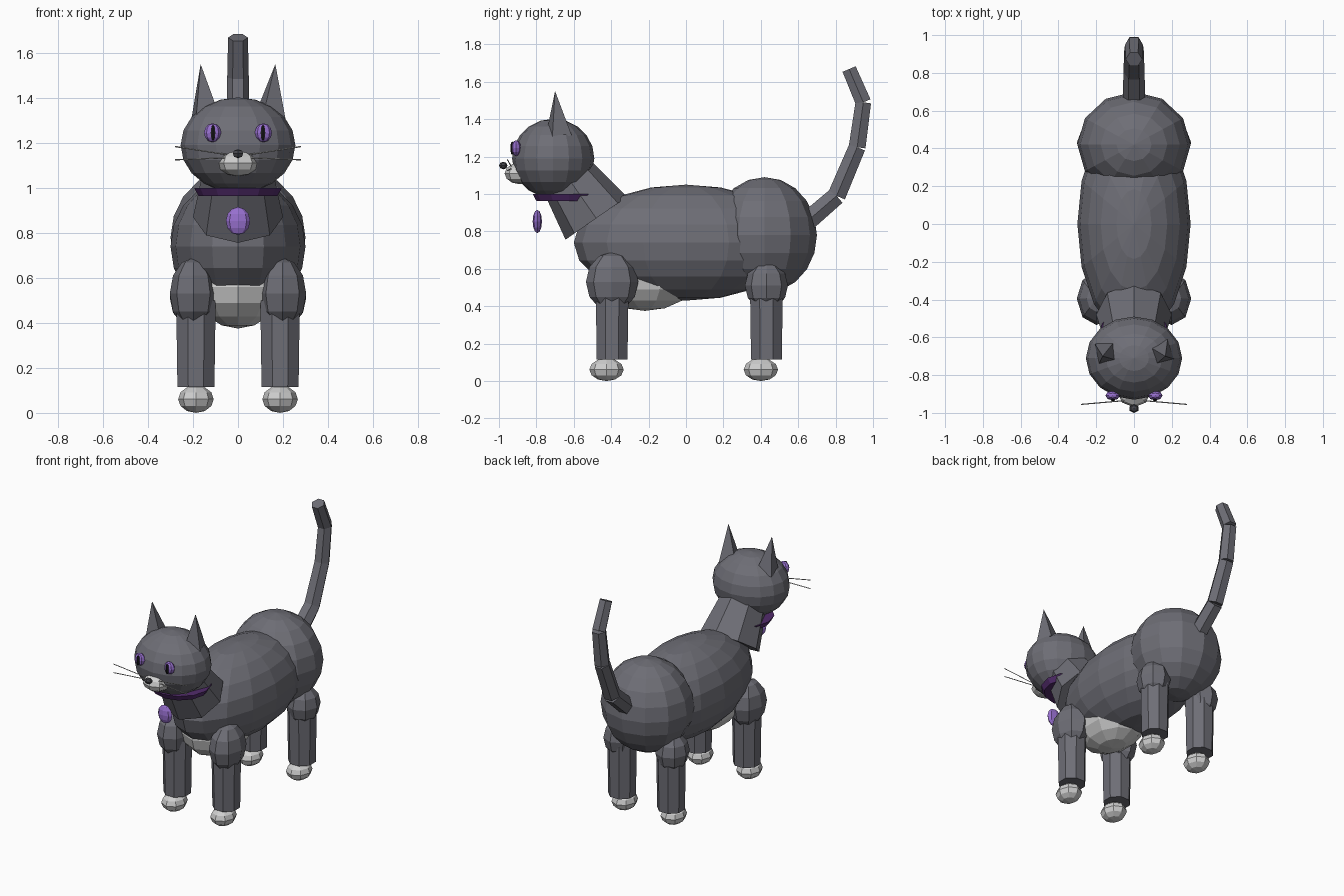
import bpy
import math
from mathutils import Vector

if "Cube" in bpy.data.objects:
    bpy.data.objects.remove(bpy.data.objects["Cube"])


def material(name, r, g, b):
    m = bpy.data.materials.new(name)
    m.diffuse_color = (r, g, b, 1)
    m.use_nodes = True
    m.node_tree.nodes["Principled BSDF"].inputs["Base Color"].default_value = m.diffuse_color
    return m


GREY = material("grey fur", 0.155, 0.155, 0.18)
LIGHT = material("light fur", 0.62, 0.62, 0.62)
PURPLE = material("purple", 0.31, 0.16, 0.62)
COLLAR = material("dark purple", 0.085, 0.025, 0.15)
NOSE = material("nose grey", 0.06, 0.06, 0.07)
BLACK = material("black", 0.01, 0.01, 0.012)


def finish(name, mat):
    o = bpy.context.object
    o.name = name
    o.data.materials.append(mat)
    return o


def ball(name, mat, loc, radii, segs=12, rings=8):
    bpy.ops.mesh.primitive_uv_sphere_add(segments=segs, ring_count=rings, location=loc)
    o = finish(name, mat)
    o.scale = radii
    return o


def rod(name, mat, a, b, r1, r2, sides, spin=0.0):
    """Tapered prism from point a to point b."""
    a, b = Vector(a), Vector(b)
    d = b - a
    bpy.ops.mesh.primitive_cone_add(vertices=sides, radius1=r1, radius2=r2, depth=d.length)
    o = finish(name, mat)
    for v in o.data.vertices:
        c, s = math.cos(spin), math.sin(spin)
        x, y = v.co.x, v.co.y
        v.co.x, v.co.y = c * x - s * y, s * x + c * y
    o.location = (a + b) / 2
    o.rotation_euler = d.to_track_quat('Z', 'Y').to_euler()
    return o


# Torso, haunches and belly patch
ball("body", GREY, (0, 0, 0.74), (0.3, 0.6, 0.31), 16, 10)
ball("haunches", GREY, (0, 0.42, 0.78), (0.3, 0.28, 0.31), 12, 10)
ball("belly_patch", LIGHT, (0, -0.22, 0.56), (0.2, 0.28, 0.185), 10, 8)

# Neck, collar and tag
rod("neck", GREY, (0, -0.48, 0.87), (0, -0.64, 1.1), 0.2, 0.15, 8)
rod("collar", COLLAR, (0, -0.625, 0.963), (0, -0.625, 1.0), 0.175, 0.195, 12)
ball("collar_tag", PURPLE, (0, -0.795, 0.853), (0.054, 0.025, 0.062), 8, 6)

# Head, muzzle and nose
ball("head", GREY, (0, -0.71, 1.19), (0.255, 0.22, 0.212), 16, 10)
ball("muzzle", LIGHT, (0, -0.885, 1.11), (0.09, 0.085, 0.058), 8, 6)
ball("nose", NOSE, (0, -0.977, 1.152), (0.027, 0.023, 0.02), 6, 4)

for side, s in (("left", 1), ("right", -1)):
    # Ears lean slightly outward
    rod("ear_" + side, GREY, (s * 0.143, -0.68, 1.31), (s * 0.166, -0.70, 1.55), 0.078, 0, 4, 0.25)
    # Eyes with slit pupils
    ball("eye_" + side, PURPLE, (s * 0.113, -0.908, 1.245), (0.038, 0.026, 0.042), 8, 6)
    ball("pupil_" + side, BLACK, (s * 0.111, -0.93, 1.245), (0.012, 0.009, 0.036), 6, 6)
    # Whiskers
    for i, (z0, z1) in enumerate(((1.148, 1.184), (1.134, 1.125))):
        rod(f"whisker_{side}_{i}", LIGHT, (s * 0.05, -0.935, z0), (s * 0.28, -0.955, z1), 0.003, 0.003, 4)
    # Legs: shoulder or thigh joint, shin, paw
    for end, y, jz, jr in (("front", -0.395, 0.53, (0.105, 0.14, 0.16)),
                           ("back", 0.43, 0.51, (0.105, 0.115, 0.13))):
        tag = f"{end}_{side}"
        x = s * 0.187
        ball("joint_" + tag, GREY, (s * 0.198, y, jz), jr, 8, 6)
        rod("leg_" + tag, GREY, (x, y, 0.115), (x, y, 0.5), 0.089, 0.095, 8, math.pi / 8)
        ball("paw_" + tag, LIGHT, (x, y - 0.03, 0.061), (0.079, 0.092, 0.061), 8, 6)

# Tail in four straight segments
tail = [(0.62, 0.83), (0.805, 0.99), (0.915, 1.25), (0.948, 1.49), (0.872, 1.668)]
for i, (p, q) in enumerate(zip(tail, tail[1:])):
    r = 0.06 - 0.004 * i
    rod(f"tail_{i}", GREY, (0, *p), (0, *q), r, r - 0.004, 6, math.pi / 6)
